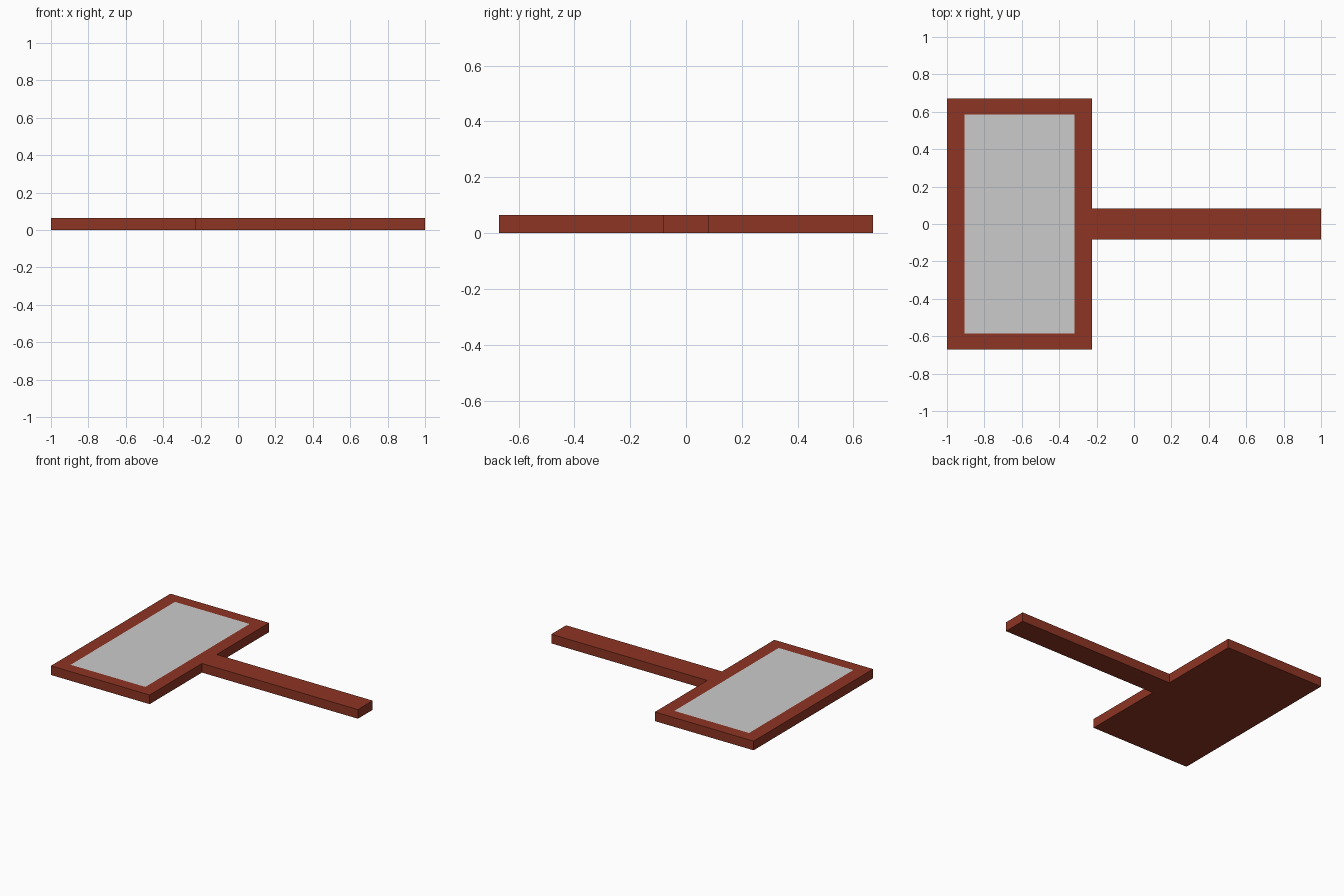
import bpy, bmesh

if "Cube" in bpy.data.objects:
    bpy.data.objects.remove(bpy.data.objects["Cube"])

HEIGHT = 0.065
HEAD_L, HEAD_R, HEAD_Y = -1.0, -0.225, 0.67
PANEL_L, PANEL_R, PANEL_Y = -0.905, -0.318, 0.585
HANDLE_R, HANDLE_Y = 1.0, 0.083


def loop_verts(bm, points, z):
    return [bm.verts.new((x, y, z)) for x, y in points]


def loop_edges(bm, verts):
    return [bm.edges.new((a, b)) for a, b in zip(verts, verts[1:] + verts[:1])]


def finish(bm, name):
    mesh = bpy.data.meshes.new(name)
    bm.to_mesh(mesh)
    bm.free()
    obj = bpy.data.objects.new(name, mesh)
    bpy.context.collection.objects.link(obj)
    return obj


# Half outlines, mirrored across y = 0 (counter-clockwise)
half = [(HANDLE_R, HANDLE_Y), (HEAD_R, HANDLE_Y), (HEAD_R, HEAD_Y), (HEAD_L, HEAD_Y)]
outline = half + [(x, -y) for x, y in reversed(half)]
half = [(PANEL_R, PANEL_Y), (PANEL_L, PANEL_Y)]
window = half + [(x, -y) for x, y in reversed(half)]

# Frame and handle: one T-shaped slab with an opening in its top face
bm = bmesh.new()
bottom = loop_verts(bm, outline, 0)
top = loop_verts(bm, outline, HEIGHT)
bm.faces.new(bottom[::-1])
for i in range(len(outline)):
    j = (i + 1) % len(outline)
    bm.faces.new((bottom[i], bottom[j], top[j], top[i]))
rim = [bm.edges.get((top[i - 1], top[i])) for i in range(len(top))]
rim += loop_edges(bm, loop_verts(bm, window, HEIGHT))
bmesh.ops.triangle_fill(bm, edges=rim, use_beauty=True, normal=(0, 0, 1))
bm.normal_update()
for f in bm.faces:
    if f.calc_center_median().z > HEIGHT - 1e-4 and f.normal.z < 0:
        f.normal_flip()
frame = finish(bm, "frame_and_handle")
paint = bpy.data.materials.new("red_brown")
paint.diffuse_color = (0.27, 0.035, 0.017, 1)
paint.use_nodes = True
paint.node_tree.nodes["Principled BSDF"].inputs["Base Color"].default_value = paint.diffuse_color
frame.data.materials.append(paint)

# Grey panel, flush with the frame top
bm = bmesh.new()
bm.faces.new(loop_verts(bm, window, HEIGHT))
finish(bm, "panel")
